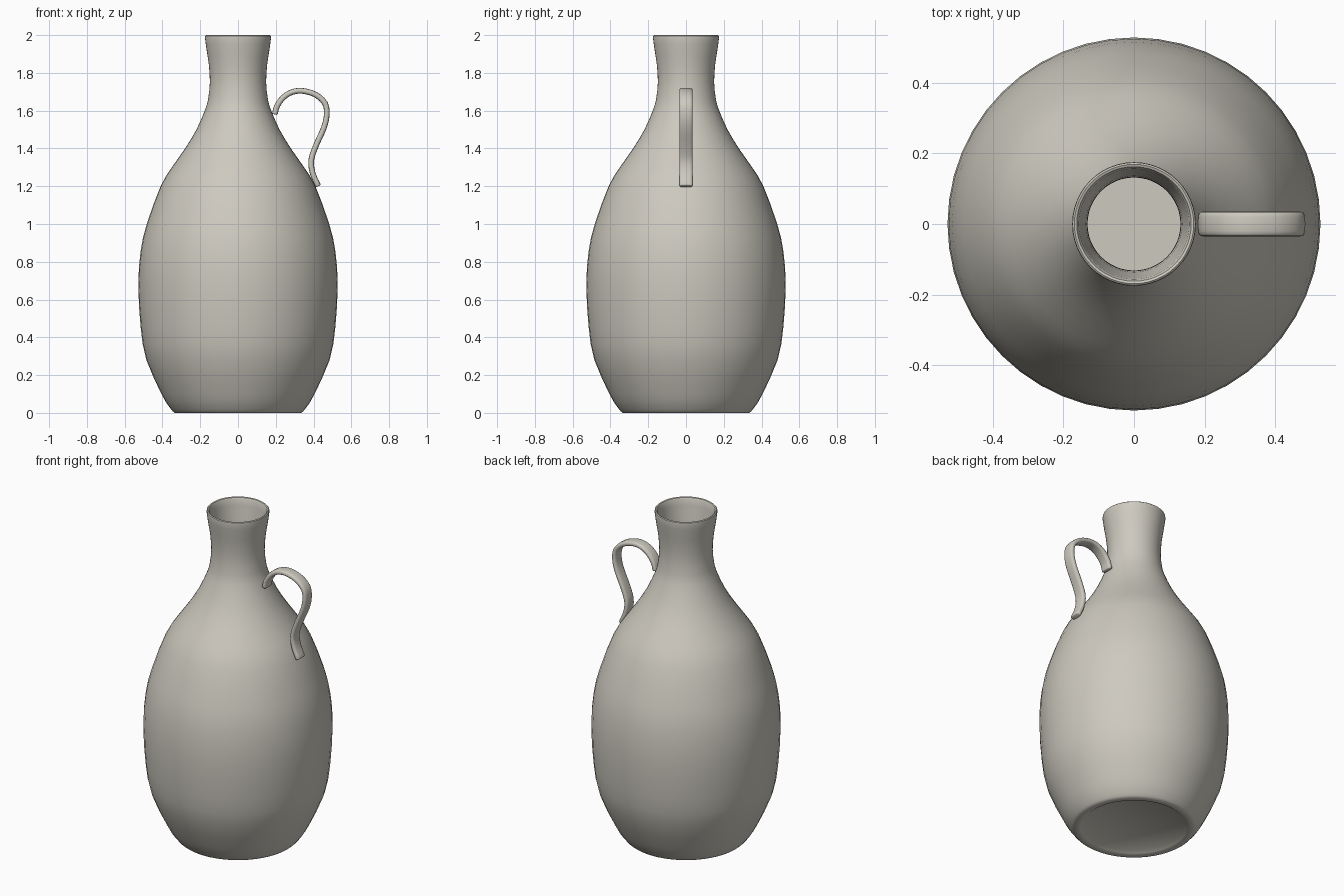
import bpy, bmesh, math
from mathutils import Vector

if "Cube" in bpy.data.objects:
    bpy.data.objects.remove(bpy.data.objects["Cube"], do_unlink=True)

clay = bpy.data.materials.new("warm_grey_clay")
clay.use_nodes = True
clay.diffuse_color = (0.61, 0.585, 0.52, 1)
clay.node_tree.nodes["Principled BSDF"].inputs["Base Color"].default_value = clay.diffuse_color


def finish(name, bm, angle):
    bmesh.ops.remove_doubles(bm, verts=bm.verts, dist=1e-5)
    bmesh.ops.recalc_face_normals(bm, faces=bm.faces)
    mesh = bpy.data.meshes.new(name)
    bm.to_mesh(mesh)
    bm.free()
    mesh.materials.append(clay)
    obj = bpy.data.objects.new(name, mesh)
    bpy.context.collection.objects.link(obj)
    bpy.ops.object.select_all(action='DESELECT')
    obj.select_set(True)
    bpy.context.view_layer.objects.active = obj
    bpy.ops.object.shade_smooth_by_angle(angle=math.radians(angle))
    return obj


def smooth_path(points, steps):
    """Catmull-Rom curve through the points."""
    p = [Vector(q) for q in points]
    p = [2 * p[0] - p[1]] + p + [2 * p[-1] - p[-2]]
    path = []
    for a, b, c, d in zip(p, p[1:], p[2:], p[3:]):
        for i in range(steps):
            t = i / steps
            path.append(0.5 * (2 * b + (c - a) * t + (2 * a - 5 * b + 4 * c - d) * t**2
                               + (3 * b - a - 3 * c + d) * t**3))
    return path + [p[-2]]


# Jug: outer wall, rounded rim and hollow inside, turned in one piece
outer = [(0.345, 0.008), (0.37, 0.04), (0.405, 0.1), (0.485, 0.28), (0.515, 0.45),
         (0.528, 0.68), (0.515, 0.86), (0.483, 1.0), (0.41, 1.2), (0.35, 1.3),
         (0.28, 1.4), (0.22, 1.5), (0.172, 1.61), (0.157, 1.67), (0.149, 1.75),
         (0.154, 1.84), (0.166, 1.92), (0.175, 1.985)]
wall = smooth_path(outer, 2)
inner = [Vector((0.95 * v.x - 0.01, v.y)) for v in reversed(wall) if v.y > 0.05]
base = [(0, 0.015), (0.28, 0.015), (0.295, 0.004), (0.31, 0), (0.335, 0)]
rim = [(0.174, 1.996), (0.169, 2.0), (0.162, 1.997)]
floor = [(0.33, 0.03), (0, 0.03)]
profile = base + [tuple(v) for v in wall] + rim + [tuple(v) for v in inner] + floor

bm = bmesh.new()
verts = [bm.verts.new((r, 0, z)) for r, z in profile]
edges = [bm.edges.new(pair) for pair in zip(verts, verts[1:])]
bmesh.ops.spin(bm, geom=verts + edges, cent=(0, 0, 0), axis=(0, 0, 1),
               angle=math.tau, steps=48, use_merge=True)
finish("jug_body", bm, 40)

# Handle: flat strap with rounded edges, swept along an S-shaped path
path = smooth_path([(0.195, 1.58), (0.207, 1.625), (0.24, 1.67), (0.285, 1.698),
                    (0.34, 1.705), (0.41, 1.685), (0.46, 1.64), (0.47, 1.58),
                    (0.455, 1.51), (0.415, 1.42), (0.388, 1.34), (0.395, 1.27),
                    (0.425, 1.2)], 3)
half_width, half_thick, sides = 0.035, 0.015, 16


def squircle(v):
    return math.copysign(abs(v) ** 0.6, v)


bm = bmesh.new()
rings = []
last = len(path) - 1
for i, p in enumerate(path):
    tangent = (path[min(i + 1, last)] - path[max(i - 1, 0)]).normalized()
    side = Vector((tangent.y, -tangent.x))
    ring = []
    for k in range(sides):
        a = math.tau * k / sides
        q = p + side * half_thick * squircle(math.sin(a))
        ring.append(bm.verts.new((q.x, half_width * squircle(math.cos(a)), q.y)))
    rings.append(ring)
for r0, r1 in zip(rings, rings[1:]):
    for k in range(sides):
        n = (k + 1) % sides
        bm.faces.new((r0[k], r0[n], r1[n], r1[k]))

# Rounded strap ends
caps = [bm.faces.new(rings[0]), bm.faces.new(rings[-1])]
bmesh.ops.recalc_face_normals(bm, faces=bm.faces)
bmesh.ops.bevel(bm, geom=[e for f in caps for e in f.edges], offset=0.005,
                segments=2, affect='EDGES', profile=0.5)
finish("handle", bm, 60)
